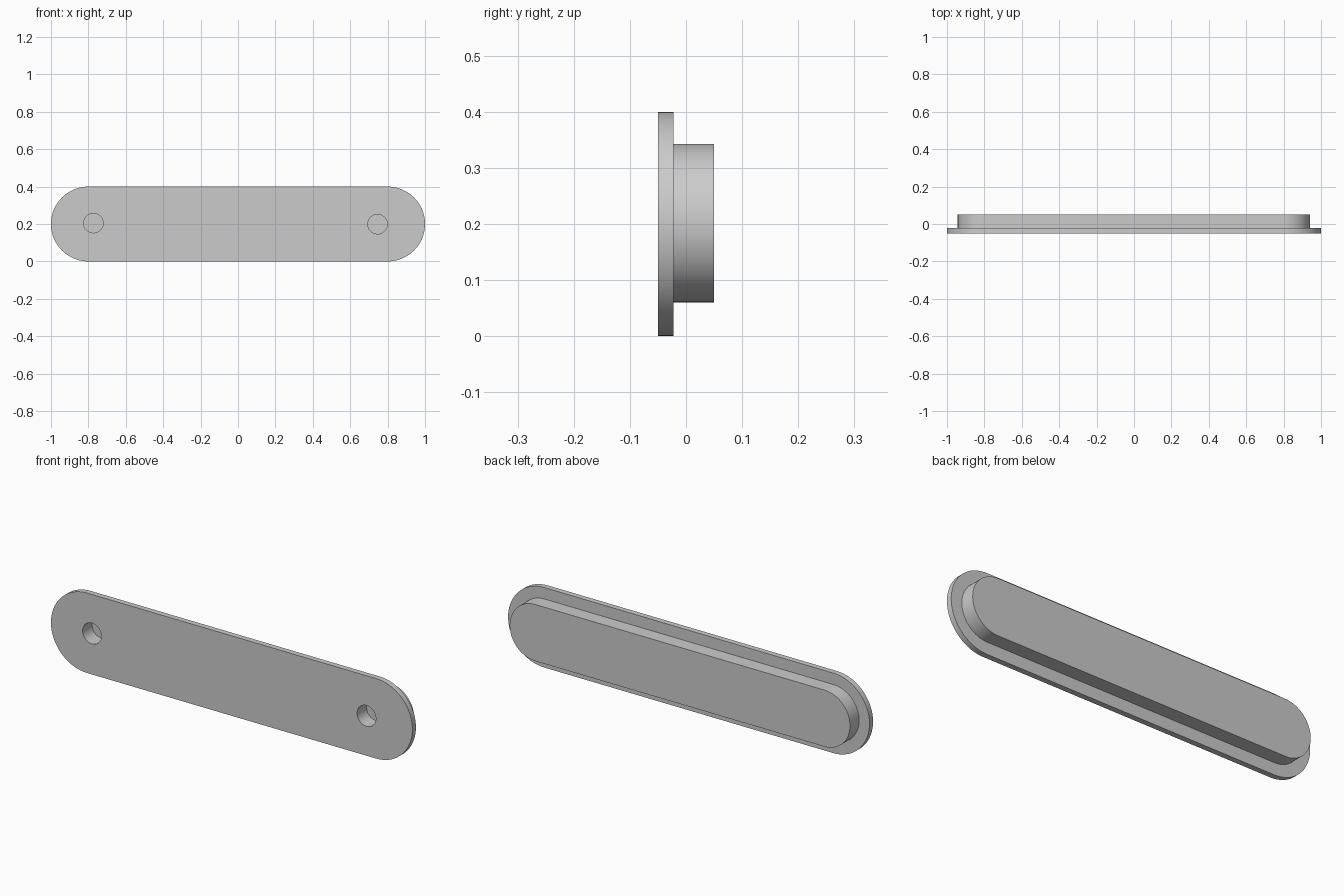
import bpy
import bmesh
from math import pi, sin, cos

if "Cube" in bpy.data.objects:
    bpy.data.objects.remove(bpy.data.objects["Cube"], do_unlink=True)

GREY = (0.6, 0.6, 0.6, 1.0)
SEGMENTS = 48

grey = bpy.data.materials.new("plain_grey")
grey.use_nodes = True
grey.diffuse_color = GREY
grey.node_tree.nodes["Principled BSDF"].inputs["Base Color"].default_value = GREY


def slab(name, half_span, radius, x, z, y_front, y_back):
    """Extrude a round-ended outline along y; a zero half_span gives a cylinder."""
    bm = bmesh.new()
    verts = []
    for side, start in ((1, -pi / 2), (-1, pi / 2)):
        for i in range(SEGMENTS + 1):
            if half_span == 0 and i == SEGMENTS:
                continue
            a = start + pi * i / SEGMENTS
            verts.append(bm.verts.new((x + side * half_span + radius * cos(a),
                                       y_front, z + radius * sin(a))))
    face = bm.faces.new(verts)
    result = bmesh.ops.extrude_face_region(bm, geom=[face])
    moved = [g for g in result["geom"] if isinstance(g, bmesh.types.BMVert)]
    bmesh.ops.translate(bm, verts=moved, vec=(0, y_back - y_front, 0))
    bmesh.ops.recalc_face_normals(bm, faces=bm.faces)
    mesh = bpy.data.meshes.new(name)
    bm.to_mesh(mesh)
    bm.free()
    mesh.materials.append(grey)
    obj = bpy.data.objects.new(name, mesh)
    bpy.context.collection.objects.link(obj)
    return obj


# Front plate and the narrower block behind it
plate = slab("front_plate", 0.8, 0.2, 0, 0.2, -0.05, -0.022)
block = slab("back_block", 0.8, 0.1415, -0.001, 0.2015, -0.022, 0.05)

# Two blind round holes sunk through the plate into the block
cutters = [slab("right_hole_cutter", 0, 0.052, -0.773, 0.205, -0.08, 0.025),
           slab("left_hole_cutter", 0, 0.052, 0.746, 0.199, -0.08, 0.025)]

for part in (plate, block):
    bpy.ops.object.select_all(action="DESELECT")
    part.select_set(True)
    bpy.context.view_layer.objects.active = part
    for cutter in cutters:
        mod = part.modifiers.new(cutter.name, "BOOLEAN")
        mod.operation = "DIFFERENCE"
        mod.solver = "EXACT"
        mod.object = cutter
        bpy.ops.object.modifier_apply(modifier=mod.name)
    bpy.ops.object.shade_smooth_by_angle(angle=pi / 6)

for cutter in cutters:
    bpy.data.objects.remove(cutter, do_unlink=True)
